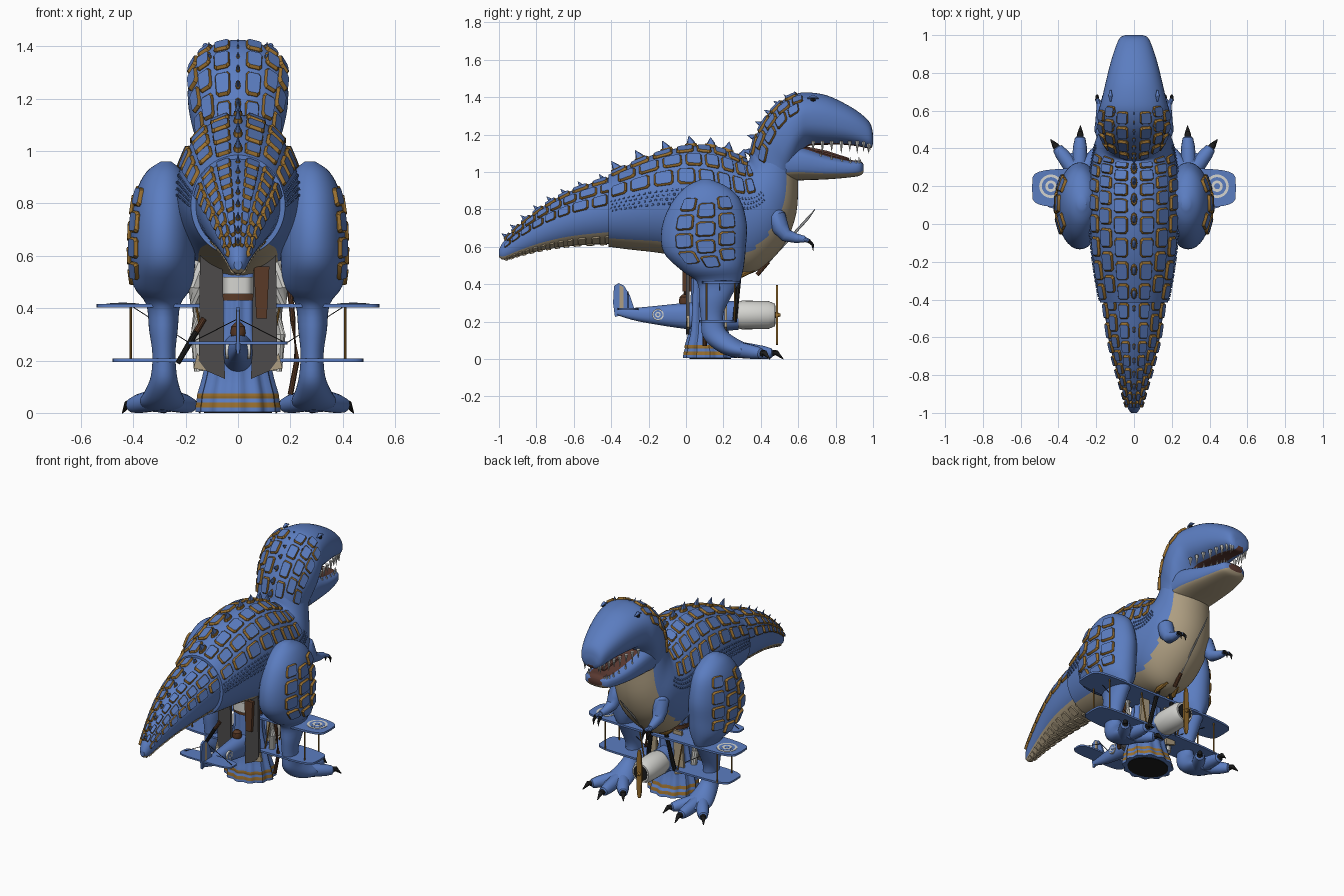
import bpy, bmesh
from math import sin, cos, radians, copysign, pi
from mathutils import Vector

cube = bpy.data.objects.get("Cube")
if cube:
    bpy.data.objects.remove(cube)


def colour(name, r, g, b):
    m = bpy.data.materials.new(name)
    m.use_nodes = True
    m.diffuse_color = (r, g, b, 1)
    m.node_tree.nodes["Principled BSDF"].inputs["Base Color"].default_value = (r, g, b, 1)
    return m


BLUE = colour("hide blue", .105, .205, .53)
BEIGE = colour("belly beige", .42, .34, .22)
OCHRE = colour("ochre trim", .32, .16, .028)
WHITE = colour("off white", .66, .66, .63)
GREY = colour("coat grey", .075, .07, .07)
BLACK = colour("claw black", .012, .012, .012)
BROWN = colour("leather brown", .1, .042, .02)
RED = colour("mouth red", .1, .04, .03)
STEEL = colour("steel", .3, .31, .32)


def make(name, verts, faces, mats, idx=None):
    me = bpy.data.meshes.new(name)
    me.from_pydata([tuple(v) for v in verts], [], faces)
    for m in mats:
        me.materials.append(m)
    if idx:
        me.polygons.foreach_set("material_index", idx)
    bm = bmesh.new()
    bm.from_mesh(me)
    bmesh.ops.recalc_face_normals(bm, faces=bm.faces)
    bm.to_mesh(me)
    bm.free()
    bpy.context.collection.objects.link(bpy.data.objects.new(name, me))


# A section is (y1, z1, y2, z2, half width, x centre); angle 0 is point 1, 90 is +x
def section(secs, u):
    n = len(secs) - 1
    i = max(0, min(int(u), n - 1))
    f = u - i
    a, b, c, d = (secs[max(0, min(n, i + k))] for k in (-1, 0, 1, 2))
    return [q + f * ((r - p) / 2 + f * (p - 2.5 * q + 2 * r - s / 2 + f * (1.5 * (q - r) + (s - p) / 2)))
            for p, q, r, s in zip(a, b, c, d)]


def surf(secs, u, t, off=0, e=1, sx=1, ripple=0):
    y1, z1, y2, z2, w, xc = section(secs, u)
    c, s = cos(radians(t)), sin(radians(t))
    k = 1 + ripple * cos(radians(t * 12))
    c = copysign(abs(c) ** e, c) * k
    mid = Vector((xc, (y1 + y2) / 2, (z1 + z2) / 2))
    p = mid + Vector((w * s * k, (y1 - y2) / 2 * c, (z1 - z2) / 2 * c))
    if off:
        du = surf(secs, u + .02, t, 0, e) - surf(secs, u - .02, t, 0, e)
        dt = surf(secs, u, t + 1, 0, e) - surf(secs, u, t - 1, 0, e)
        n = du.cross(dt).normalized()
        p += n * (off if n.dot(p - mid) > 0 else -off)
    p.x *= sx
    return p


def loft(name, secs, mats, rule=None, e=1, sx=1, ripple=0, sub=4, seg=36):
    rings = (len(secs) - 1) * sub + 1
    verts, faces, idx = [], [], []
    for r in range(rings):
        verts += [surf(secs, r / sub, 360 * k / seg, 0, e, sx, ripple) for k in range(seg)]
    for r in range(rings - 1):
        for k in range(seg):
            j = (k + 1) % seg
            faces.append((r * seg + k, r * seg + j, (r + 1) * seg + j, (r + 1) * seg + k))
            t = 360 * (k + .5) / seg
            idx.append(rule((r + .5) / sub, min(t, 360 - t)) if rule else 0)
    faces += [tuple(range(seg)), tuple(range((rings - 1) * seg, rings * seg))]
    make(name, verts, faces, mats, idx + [idx[0], idx[-1]])


def plates(name, specs, mats, layers):
    """Raised eight-sided scutes on a lofted surface: sloping border, then cap."""
    out = [(1, .7), (.75, 1), (-.75, 1), (-1, .7), (-1, -.7), (-.75, -1), (.75, -1), (1, -.7)]
    verts, faces, idx = [], [], []
    for secs, u, hu, t, ht, e, sx in specs:
        b = len(verts)
        for s, off in layers:
            verts += [surf(secs, u + hu * s * p, t + ht * s * q, off, e, sx) for p, q in out]
        for r in range(len(layers) - 1):
            for k in range(8):
                j = (k + 1) % 8
                faces.append((b + r * 8 + k, b + r * 8 + j, b + r * 8 + 8 + j, b + r * 8 + 8 + k))
                idx.append(0)
        faces.append(tuple(range(len(verts) - 8, len(verts))))
        idx.append(len(mats) - 1)
    make(name, verts, faces, mats, idx)


def rows(secs, u0, u1, n, angles, half, e=1, fill=.41, sides=(1, -1)):
    step = (u1 - u0) / n
    return [(secs, u0 + step * (i + .5 + .4 * (k % 2)), step * fill, t, half, e, sx)
            for k, t in enumerate(angles) for i in range(n) for sx in sides]


def tube(name, pts, radii, mat, seg=10, flat=1):
    pts = [Vector(p) for p in pts]
    verts, faces, n = [], [], len(pts)
    for i, p in enumerate(pts):
        q = (pts[min(i + 1, n - 1)] - pts[max(i - 1, 0)]).to_track_quat('Z', 'Y')
        for k in range(seg):
            v = q @ Vector((cos(2 * pi * k / seg), sin(2 * pi * k / seg), 0)) * radii[i]
            verts.append(p + Vector((v.x * flat, v.y, v.z)))
    for r in range(n - 1):
        faces += [(r * seg + k, r * seg + (k + 1) % seg, (r + 1) * seg + (k + 1) % seg, (r + 1) * seg + k)
                  for k in range(seg)]
    faces += [tuple(range(seg)), tuple(range((n - 1) * seg, n * seg))]
    make(name, verts, faces, [mat])


def oval(ca, cb, ra, rb, e=1, n=32):
    pts = [(cos(2 * pi * k / n), sin(2 * pi * k / n)) for k in range(n)]
    return [(ca + ra * copysign(abs(c) ** e, c), cb + rb * copysign(abs(s) ** e, s)) for c, s in pts]


def slab(name, outline, axis, d0, d1, mat):
    n = len(outline)
    verts = []
    for d in (d0, d1):
        for p in outline:
            v = list(p)
            v.insert(axis, d)
            verts.append(v)
    faces = [(k, (k + 1) % n, n + (k + 1) % n, n + k) for k in range(n)]
    make(name, verts, faces + [tuple(range(n)), tuple(range(n, 2 * n))], [mat])


# Tail, torso, head and jaw
tail = [(-1, .585, -1, .545, .015, 0), (-.97, .635, -.97, .53, .035, 0), (-.88, .725, -.88, .555, .062, 0),
        (-.75, .825, -.75, .585, .1, 0), (-.6, .905, -.6, .605, .137, 0), (-.4, .975, -.4, .615, .163, 0)]
torso = [(-.415, .985, -.415, .6, .18, 0), (-.3, 1.04, -.3, .585, .203, 0), (-.15, 1.1, -.13, .565, .225, 0),
         (0, 1.135, .03, .53, .235, 0), (.12, 1.135, .2, .47, .238, 0), (.22, 1.11, .32, .45, .233, 0),
         (.3, 1.07, .42, .5, .222, 0), (.335, 1.06, .53, .62, .205, 0), (.345, 1.1, .59, .78, .175, 0),
         (.355, 1.13, .6, .96, .158, 0)]
head = [(.345, 1.07, .58, .93, .153, 0), (.37, 1.18, .58, .97, .165, 0), (.43, 1.29, .58, 1, .182, 0),
        (.5, 1.37, .6, 1.05, .192, 0), (.58, 1.415, .62, 1.1, .188, 0), (.65, 1.425, .66, 1.14, .172, 0),
        (.75, 1.41, .75, 1.145, .15, 0), (.85, 1.365, .85, 1.145, .125, 0), (.93, 1.315, .93, 1.135, .1, 0),
        (.985, 1.26, .985, 1.125, .075, 0), (1, 1.2, 1, 1.15, .045, 0)]
jaw = [(.52, 1.15, .54, .95, .155, 0), (.62, 1.14, .62, .955, .152, 0), (.75, 1.095, .75, .96, .134, 0),
       (.87, 1.065, .87, .97, .108, 0), (.93, 1.06, .93, .98, .085, 0), (.95, 1.04, .95, 1, .05, 0)]
loft("tail", tail, [BLUE, BEIGE], lambda u, t: int(t > 128))
loft("torso", torso, [BLUE, BEIGE], lambda u, t: int(t > 138 - 18 * max(0, min(1, (u - 4) / 3))), seg=72)
loft("head", head, [BLUE, RED, BEIGE], lambda u, t: (1 if u > 4.5 else 2) if t > 155 else 0, e=.82, seg=48)
loft("lower_jaw", jaw, [BLUE, RED, BEIGE], lambda u, t: 1 if t < 40 and u > 1 else 2 if t > 108 else 0, e=.6)
tube("tongue", [(0, .58, 1.11), (0, .75, 1.085), (0, .87, 1.06)], [.04, .03, .015], RED)

# Scutes, belly ridges, side scales and back spikes
scute = [(1, -.012), (1, .004), (.82, .014)]
plates("back_scutes", rows(torso, .15, 6.6, 8, (17, 39, 61), 9), [OCHRE, BLUE], scute)
plates("tail_scutes", rows(tail, 1, 4.9, 8, (20, 46, 70), 10), [OCHRE, BLUE], scute)
plates("neck_scutes", rows(head, .2, 4.3, 4, (19, 43, 64), 9.5, .82), [OCHRE, BLUE], scute)
scale = [(1, -.006), (.6, .006)]
plates("side_scales", rows(torso, .1, 2.9, 15, (76, 81, 86, 91), 1.5, 1, .28)
       + rows(torso, 4.8, 7, 11, (75, 80, 85), 1.5, 1, .28), [BLUE], scale)
plates("tail_belly_ridges", rows(tail, 1, 4.9, 12, (180, 151), 14, 1, .36), [BEIGE], [(1, -.008), (.75, .007)])
spots = [(torso, .5 + .9 * i, .055, 1, 0) for i in range(7)]
spots += [(tail, 1.2 + .5 * i, .03, 1, 0) for i in range(8)]
spots += [(head, .4 + .62 * i, .044 - .005 * i, .82, 0) for i in range(7)]
spots += [(head, 3.2 + i, .022, .82, 34 * s) for i in range(2) for s in (1, -1)]
for secs, u, h, e, t in spots:
    base, tip = surf(secs, u, t, -.012, e), surf(secs, u, t, h, e)
    tube("spike_base", [base, base.lerp(tip, .4)], [h * .72, h * .55], OCHRE, 8, .5)
    tube("back_spike", [base, base.lerp(tip, .5), tip + Vector((0, -.008, 0))], [h * .6, h * .38, .001], BLUE, 8, .5)

# Teeth, eyes and brows
for s in (1, -1):
    for i in range(9):
        p = surf(head, 5.3 + .5 * i, 125, -.012, .82, s)
        p.z = 1.165
        tube("upper_tooth", [p, p - Vector((0, 0, .055 + .012 * (i % 2)))], [.012, .001], WHITE, 6)
    for i in range(7):
        p = surf(jaw, 1.8 + .44 * i, 58, -.012, .6, s)
        tube("lower_tooth", [p, p + Vector((0, 0, .032 + .01 * (i % 2)))], [.009, .001], WHITE, 6)
    p = surf(head, 5.3, 48, .002, .82, s)
    tube("eye", [p - Vector((0, .013, 0)), p, p + Vector((0, .013, 0))], [.005, .013, .005], BLACK)
    tube("brow", [p + Vector((0, d, .016 - abs(d) / 4)) for d in (-.03, 0, .03)], [.004, .011, .004], BLUE)

# Legs, feet and arms
leg = [(.13, .96, .08, .96, .02, .275), (.22, .92, 0, .92, .07, .28), (.29, .85, -.08, .83, .105, .285),
       (.325, .72, -.13, .7, .122, .287), (.32, .6, -.12, .57, .124, .287), (.31, .5, -.02, .47, .112, .287),
       (.29, .42, .06, .41, .066, .285), (.24, .33, .07, .31, .055, .285), (.2, .24, .08, .21, .044, .283),
       (.21, .16, .09, .12, .05, .283), (.27, .11, .15, .055, .068, .287), (.33, .08, .23, .015, .085, .29),
       (.38, .05, .32, .002, .08, .29)]
for s, side in ((1, "left"), (-1, "right")):
    loft(side + "_leg", leg, [BLUE], sx=s)
    plates(side + "_thigh_scutes", rows(leg, 1.7, 4.7, 4, (57, 88, 118), 13, sides=(s,)), [OCHRE, BLUE], scute)
    for tx, ty in ((.18, .4), (.285, .455), (.405, .4)):
        root, tip = Vector((.29 * s, .25, .055)), Vector((tx * s, ty, .029))
        way = tip - root
        tube("toe", [root, root + way * .5, root + way * .8, tip, tip + way * .06],
             [.045, .04, .036, .028, .012], BLUE, 14)
        tube("toe_claw", [tip, tip + way * .14 + Vector((0, 0, .008)), tip + way * .32 - Vector((0, 0, .022))],
             [.02, .015, .002], BLACK)
    tube(side + "_arm", [(.135 * s, .46, .8), (.155 * s, .485, .76), (.165 * s, .505, .7), (.17 * s, .535, .66),
                         (.175 * s, .59, .645), (.18 * s, .635, .64)], [.03, .05, .046, .036, .026, .018], BLUE, 14)
    for dx in (-.015, .02):
        x = .18 * s + dx
        tube("finger", [(.18 * s, .625, .642), (x, .66, .63)], [.015, .011], BLUE)
        tube("finger_claw", [(x, .655, .632), (x, .678, .61), (x, .68, .578)], [.011, .008, .001], BLACK)

# Biplane fuselage, engine, propeller and pilot
fuselage = [(-.37, .27, -.37, .235, .01, 0), (-.25, .275, -.25, .2, .03, 0), (0, .3, 0, .16, .055, 0),
            (.15, .31, .15, .15, .065, 0), (.28, .31, .28, .155, .07, 0)]
loft("fuselage", fuselage, [BLUE], e=.8)
tube("engine_cowling", [(0, .27, .235), (0, .3, .235), (0, .44, .235), (0, .475, .235)],
     [.07, .077, .075, .06], WHITE, 28)
tube("engine_front", [(0, .47, .235), (0, .478, .235)], [.05, .05], BLACK, 20)
tube("propeller_hub", [(0, .47, .235), (0, .505, .235)], [.02, .008], OCHRE, 12)
slab("propeller", oval(0, .235, .018, .16, .7), 1, .482, .492, OCHRE)
tube("pilot_head", [(0, -.01, .285), (0, -.01, .305), (0, -.01, .33), (0, -.01, .345)], [.022, .03, .026, .01], BROWN)

# Biplane tail, wings, struts and roundels
slab("tail_fin", [(-.27, .25), (-.3, .34), (-.33, .39), (-.36, .405), (-.385, .39), (-.39, .3), (-.38, .225)],
     0, -.006, .006, BLUE)
slab("rudder_stripe", [(-.335, .23), (-.335, .385), (-.355, .395), (-.355, .23)], 0, -.008, .008, BEIGE)
slab("tailplane", oval(0, -.31, .19, .055, .5), 2, .262, .272, BLUE)
slab("upper_wing", oval(0, .19, .54, .105, .35), 2, .403, .416, BLUE)
slab("lower_wing", oval(0, .17, .48, .1, .35), 2, .195, .207, BLUE)
for s in (1, -1):
    for k, (r, m) in enumerate(((.062, WHITE), (.048, BLUE), (.03, WHITE), (.016, BLUE))):
        slab("wing_roundel", oval(.44 * s, .2, r, r), 2, .415, .418 + .001 * k, m)
        slab("side_roundel", oval(-.15, .237, r / 2, r / 2), 0, .035 * s, (.047 + .001 * k) * s, m)
    for y in (.11, .26):
        tube("wing_strut", [(.41 * s, y, .2), (.41 * s, y, .41)], [.0045, .0045], OCHRE, 8)
        tube("inner_strut", [(.12 * s, y, .2), (.16 * s, y, .41)], [.0045, .0045], OCHRE, 8)
    tube("wing_wire", [(.08 * s, .18, .2), (.41 * s, .18, .41)], [.002, .002], BLACK, 6)
    tube("tail_wire", [(.18 * s, -.31, .268), (0, -.31, .36)], [.002, .002], BLACK, 6)

# Robed figure under the belly
robe = [(.27, .004, -.01, .004, .155, 0), (.265, .02, -.008, .02, .155, 0), (.26, .04, -.005, .04, .152, 0),
        (.25, .055, 0, .055, .15, 0), (.245, .075, 0, .075, .147, 0),
        (.22, .16, .02, .16, .125, 0), (.2, .35, .03, .35, .09, 0), (.2, .58, .04, .58, .1, 0)]
loft("robe", robe, [BLUE, OCHRE], lambda u, t: int(1 < u < 2 or 3 < u < 4), ripple=.05, seg=72)
slab("robe_underside", oval(0, .13, .13, .11), 2, 0, .005, BLACK)
slab("belt", oval(0, .12, .1, .095), 2, .43, .455, BROWN)
slab("white_collar", oval(0, .12, .06, .11, .5), 2, .455, .52, WHITE)
for s, side in ((1, "left"), (-1, "right")):
    slab(side + "_coat_panel", [(.06 * s, .62), (.145 * s, .62), (.15 * s, .2), (.12 * s, .16), (.05 * s, .13)],
         1, .0, .02, GREY)
    slab(side + "_coat_lining", [(.12 * s, .16), (.17 * s, .17), (.155 * s, .23)], 1, .005, .018, BEIGE)
    slab(side + "_front_lining", [(.06 * s, .44), (.12 * s, .44), (.14 * s, .17), (.07 * s, .15)],
         1, .205, .22, BEIGE)
    tube(side + "_sleeve", [(.15 * s, .12, .58), (.165 * s, .12, .48), (.16 * s, .13, .42)], [.03, .035, .025], WHITE)
    tube(side + "_metal_arm", [(.155 * s, .13, .42), (.16 * s, .13, .3), (.15 * s, .14, .16)],
         [.02, .022, .018], WHITE)
    tube("harness_rod", [(.04 * s, .29, .5), (.1 * s, .26, .2)], [.013, .013], BLACK, 8)
    tube("harness_brace", [(.03 * s, .2, .42), (.06 * s, .3, .45), (.04 * s, .36, .48)], [.014] * 3, OCHRE, 8)
slab("satchel", [(.06, .56), (.12, .56), (.11, .36), (.07, .36)], 1, -.02, .03, BROWN)
tube("staff", [(.2, .1, .07), (.225, .1, .2), (.21, .1, .35), (.19, .1, .55)], [.011] * 4, BROWN)
tube("scabbard", [(-.23, -.02, .19), (-.16, -.01, .31)], [.01, .012], BLACK)
tube("scabbard_grip", [(-.16, -.01, .31), (-.13, 0, .36)], [.011, .011], BROWN)
tube("sword_grip", [(0, .38, .45), (0, .44, .52)], [.012, .012], BROWN)
tube("sword_blade", [(0, .44, .52), (0, .65, .75), (0, .69, .8)], [.007, .007, .002], STEEL, 8, .6)

# Smooth shading with sharp edges kept
meshes = [o for o in bpy.context.scene.objects if o.type == 'MESH']
for o in meshes:
    o.select_set(True)
bpy.context.view_layer.objects.active = meshes[0]
bpy.ops.object.shade_smooth_by_angle(angle=radians(35))
